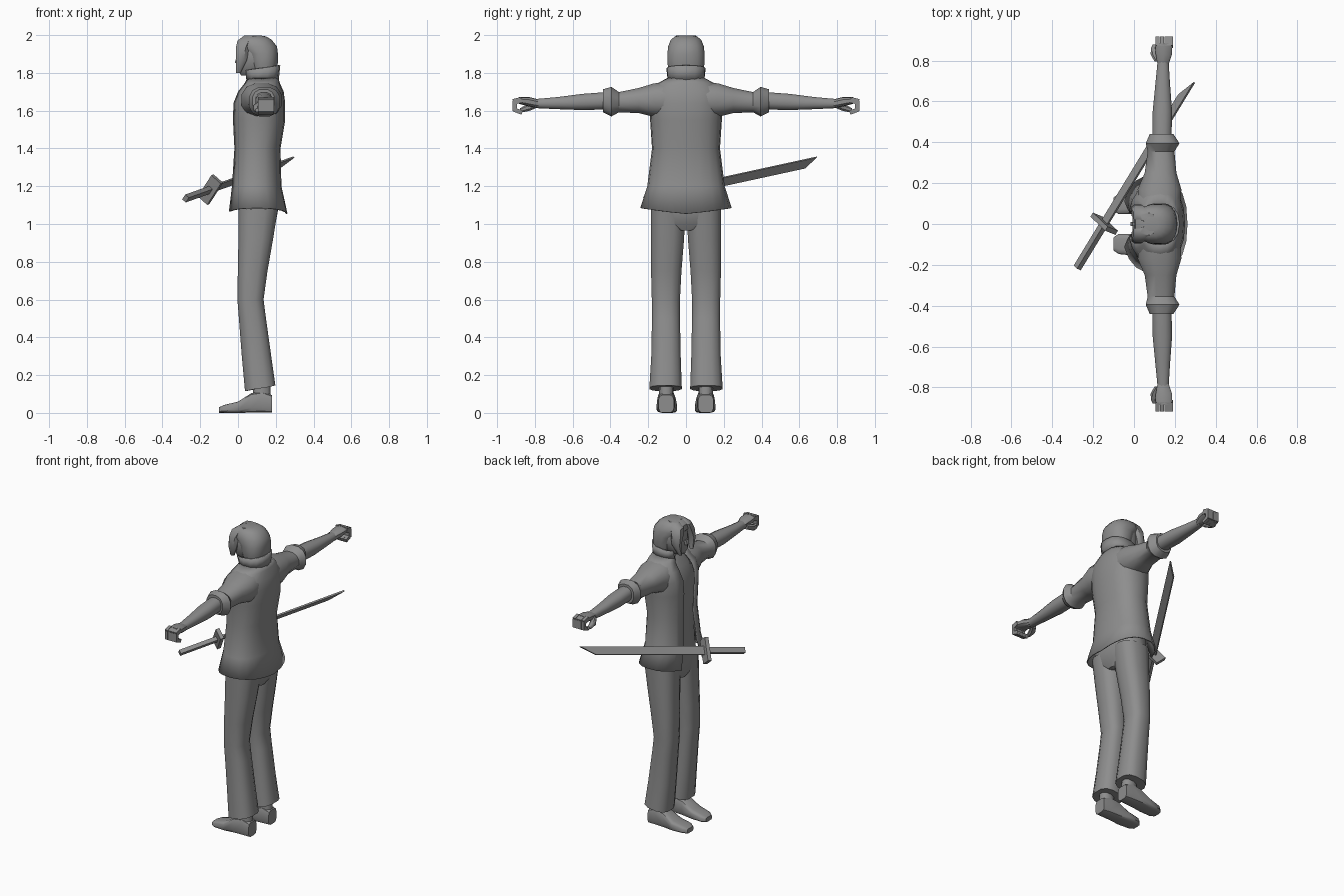
import bpy, bmesh, math
from mathutils import Vector, Matrix

grey = bpy.data.materials.new("plain_grey")
grey.diffuse_color = (0.27, 0.27, 0.27, 1)


def make(name, bm, angle=40):
    bmesh.ops.recalc_face_normals(bm, faces=bm.faces)
    me = bpy.data.meshes.new(name)
    bm.to_mesh(me)
    bm.free()
    ob = bpy.data.objects.new(name, me)
    bpy.context.collection.objects.link(ob)
    me.materials.append(grey)
    bpy.ops.object.select_all(action='DESELECT')
    bpy.context.view_layer.objects.active = ob
    ob.select_set(True)
    bpy.ops.object.shade_smooth_by_angle(angle=math.radians(angle))
    return ob


def spow(v, p):
    return math.copysign(abs(v) ** p, v)


def loft(name, rings, n=14, axis='z', gap=None, lift=None, caps=True, p=0.85, angle=40, side=1):
    """Rings are (position, u0, u1, v0, v1): z axis uses u=x, v=y; y axis uses u=x, v=z; x axis uses u=y, v=z.
    gap gives the half angle left open towards -x for each ring."""
    bm = bmesh.new()
    loops = []
    for k, (t, u0, u1, v0, v1) in enumerate(rings):
        loop = []
        for i in range(n):
            if gap:
                a = math.pi + gap[k] + (2 * math.pi - 2 * gap[k]) * i / (n - 1)
            else:
                a = 2 * math.pi * (i + 0.5) / n
            u = (u0 + u1) / 2 + (u1 - u0) / 2 * spow(math.cos(a), p)
            v = (v0 + v1) / 2 + (v1 - v0) / 2 * spow(math.sin(a), p)
            w = t + (lift(k, a) if lift else 0)
            co = {'z': (u, v * side, w), 'y': (u, w * side, v), 'x': (w, u * side, v)}[axis]
            loop.append(bm.verts.new(co))
        loops.append(loop)
    for a, b in zip(loops, loops[1:]):
        for i in range(n - 1 if gap else n):
            j = (i + 1) % n
            bm.faces.new((a[i], a[j], b[j], b[i]))
    if caps and not gap:
        bm.faces.new(loops[0])
        bm.faces.new(loops[-1])
    return make(name, bm, angle)


def sym(z, x0, x1, y):
    return (z, x0, x1, -y, y)


def box(name, center, size, mat=None):
    bm = bmesh.new()
    bmesh.ops.create_cube(bm, size=1, matrix=Matrix.Translation(center) @ (mat or Matrix()) @ Matrix.Diagonal((*size, 1)))
    return make(name, bm, 30)


# Open coat with a flared, curved hem, over a shirt
coat = loft("coat", [sym(1.055, -0.06, 0.262, 0.242), sym(1.2, -0.037, 0.23, 0.205), sym(1.4, -0.022, 0.225, 0.18),
                     sym(1.55, -0.03, 0.25, 0.19), sym(1.64, -0.028, 0.25, 0.198), sym(1.70, -0.005, 0.242, 0.195),
                     sym(1.745, 0.03, 0.222, 0.15), sym(1.775, 0.045, 0.212, 0.095)],
            n=19, gap=[0.42, 0.3, 0.24, 0.24, 0.26, 0.3, 0.35, 0.4],
            lift=lambda k, a: 0.03 * abs(math.sin(a)) if k == 0 else 0)
sol = coat.modifiers.new("cloth", 'SOLIDIFY')
sol.thickness = 0.008
loft("shirt", [sym(1.12, 0.0, 0.21, 0.175), sym(1.4, 0.0, 0.2, 0.165), sym(1.6, -0.01, 0.225, 0.175),
               sym(1.7, 0.02, 0.215, 0.165), sym(1.765, 0.06, 0.2, 0.09)])

# Neck and raised collar, higher at the back
loft("neck", [sym(1.73, 0.06, 0.195, 0.075), sym(1.85, 0.06, 0.185, 0.07)])
collar = loft("collar", [sym(1.755, 0.035, 0.215, 0.098), sym(1.825, 0.02, 0.224, 0.104)], n=13, gap=[0.5, 0.7],
              lift=lambda k, a: 0.015 * math.cos(a) if k else 0)
collar.modifiers.new("cloth", 'SOLIDIFY').thickness = 0.01

# Head, nose and hair
loft("head", [sym(1.785, 0.015, 0.12, 0.04), sym(1.81, 0.002, 0.17, 0.07), sym(1.87, 0.004, 0.19, 0.085),
              sym(1.94, 0.006, 0.19, 0.085), sym(1.975, 0.04, 0.16, 0.06)])
box("nose", (0.0, 0, 1.863), (0.026, 0.02, 0.03), Matrix.Rotation(0.4, 4, 'Y'))
loft("hair_back", [sym(1.80, 0.075, 0.2, 0.088), sym(1.85, 0.06, 0.212, 0.1), sym(1.9, 0.045, 0.213, 0.1),
                   sym(1.94, 0.0, 0.208, 0.096), sym(1.975, 0.005, 0.18, 0.082), sym(1.993, 0.03, 0.15, 0.06),
                   sym(1.998, 0.06, 0.12, 0.03)], n=16)
for s in (-1, 1):
    loft("hair_lock", [(1.80, -0.012, 0.014, 0.05, 0.068), (1.87, -0.014, 0.05, 0.052, 0.098),
                       (1.93, -0.014, 0.06, 0.02, 0.096), (1.97, -0.006, 0.08, 0.006, 0.08),
                       (1.997, 0.03, 0.1, 0.012, 0.055)], n=8, side=s)

# Hips
loft("hips", [sym(0.965, 0.012, 0.185, 0.04), sym(1.0, 0.0, 0.2, 0.165), sym(1.08, 0.0, 0.215, 0.185),
              sym(1.2, 0.01, 0.205, 0.175)], p=0.7)

for s in (-1, 1):
    # Trouser leg with slanted hem
    loft("trouser_leg", [(0.13, 0.035, 0.2, 0.02, 0.196), (0.3, 0.018, 0.178, 0.026, 0.186),
                         (0.5, 0.003, 0.15, 0.03, 0.182), (0.6, -0.005, 0.137, 0.03, 0.183),
                         (0.75, -0.003, 0.158, 0.022, 0.187), (0.92, 0.0, 0.188, 0.008, 0.188),
                         (1.08, 0.0, 0.214, 0.0, 0.188)], n=12, side=s, p=0.75,
         lift=lambda k, a: 0.016 * math.cos(a) if k == 0 else 0)
    # Ankle and foot
    loft("ankle", [(0.03, 0.07, 0.18, 0.06, 0.148), (0.1, 0.078, 0.175, 0.066, 0.142), (0.2, 0.08, 0.17, 0.065, 0.145)],
         n=10, side=s)
    loft("foot", [(-0.1, 0.065, 0.13, 0.0, 0.03), (-0.075, 0.047, 0.148, 0.0, 0.042), (0.0, 0.047, 0.156, 0.0, 0.06),
                  (0.07, 0.054, 0.152, 0.0, 0.105), (0.13, 0.058, 0.15, 0.0, 0.115), (0.18, 0.064, 0.146, 0.0, 0.095)],
         n=12, axis='x', p=0.5, side=s)

    # Rolled sleeve and forearm
    loft("sleeve", [(0.08, 0.02, 0.23, 1.56, 1.757), (0.17, 0.015, 0.235, 1.565, 1.747), (0.25, 0.05, 0.21, 1.585, 1.722),
                    (0.355, 0.065, 0.2, 1.59, 1.7), (0.395, 0.055, 0.225, 1.567, 1.728), (0.44, 0.075, 0.195, 1.59, 1.715)],
         n=12, axis='y', side=s, angle=35)
    loft("forearm", [(0.42, 0.09, 0.185, 1.605, 1.7), (0.55, 0.09, 0.188, 1.602, 1.69), (0.68, 0.103, 0.178, 1.607, 1.673),
                     (0.8, 0.115, 0.17, 1.613, 1.662)], n=12, axis='y', side=s)
    # Palm, curled fingers and thumb
    loft("palm", [(0.78, 0.115, 0.17, 1.613, 1.66), (0.83, 0.105, 0.187, 1.622, 1.672), (0.885, 0.105, 0.19, 1.636, 1.672)],
         n=10, axis='y', side=s, p=0.7)
    for f in range(4):
        x = 0.116 + f * 0.0213
        for y, z, dy, dz, tilt in ((0.893, 1.652, 0.045, 0.03, -0.25), (0.907, 1.625, 0.022, 0.055, 0.0),
                                   (0.888, 1.597, 0.045, 0.022, 0.35)):
            box("finger", (x, y * s, z), (0.02, dy, dz), Matrix.Rotation(tilt * s, 4, 'X'))
    loft("thumb", [(0.795, 0.1, 0.14, 1.612, 1.648), (0.83, 0.08, 0.122, 1.597, 1.64), (0.86, 0.082, 0.112, 1.592, 1.625),
                   (0.88, 0.092, 0.11, 1.592, 1.612)], n=8, axis='y', side=s)

# Sword: frame has x along the blade, y across its width, z through its thickness
start, tip = Vector((-0.278, -0.215, 1.135)), Vector((0.283, 0.705, 1.335))
along = (tip - start).normalized()
length = (tip - start).length
wide = Vector((0.47, -0.47, 0.74))
wide = (wide - along * wide.dot(along)).normalized()
thick = along.cross(wide)
frame = Matrix((along, wide, thick)).transposed().to_4x4()


def on_sword(d):
    return start + along * d


g = length * 0.235
box("sword_handle", on_sword(g / 2), (g, 0.034, 0.026), frame)
box("sword_guard", on_sword(g), (0.024, 0.15, 0.07), frame)

# Single edged blade with angled point
bm = bmesh.new()
outline = [(g, -0.026), (length - 0.1, -0.026), (length, 0.026), (g, 0.026)]
sides = [[bm.verts.new(start + along * d + wide * w + thick * h) for d, w in outline] for h in (-0.005, 0.005)]
bm.faces.new(sides[0])
bm.faces.new(sides[1])
for i in range(4):
    j = (i + 1) % 4
    bm.faces.new((sides[0][i], sides[0][j], sides[1][j], sides[1][i]))
make("sword_blade", bm, 30)
